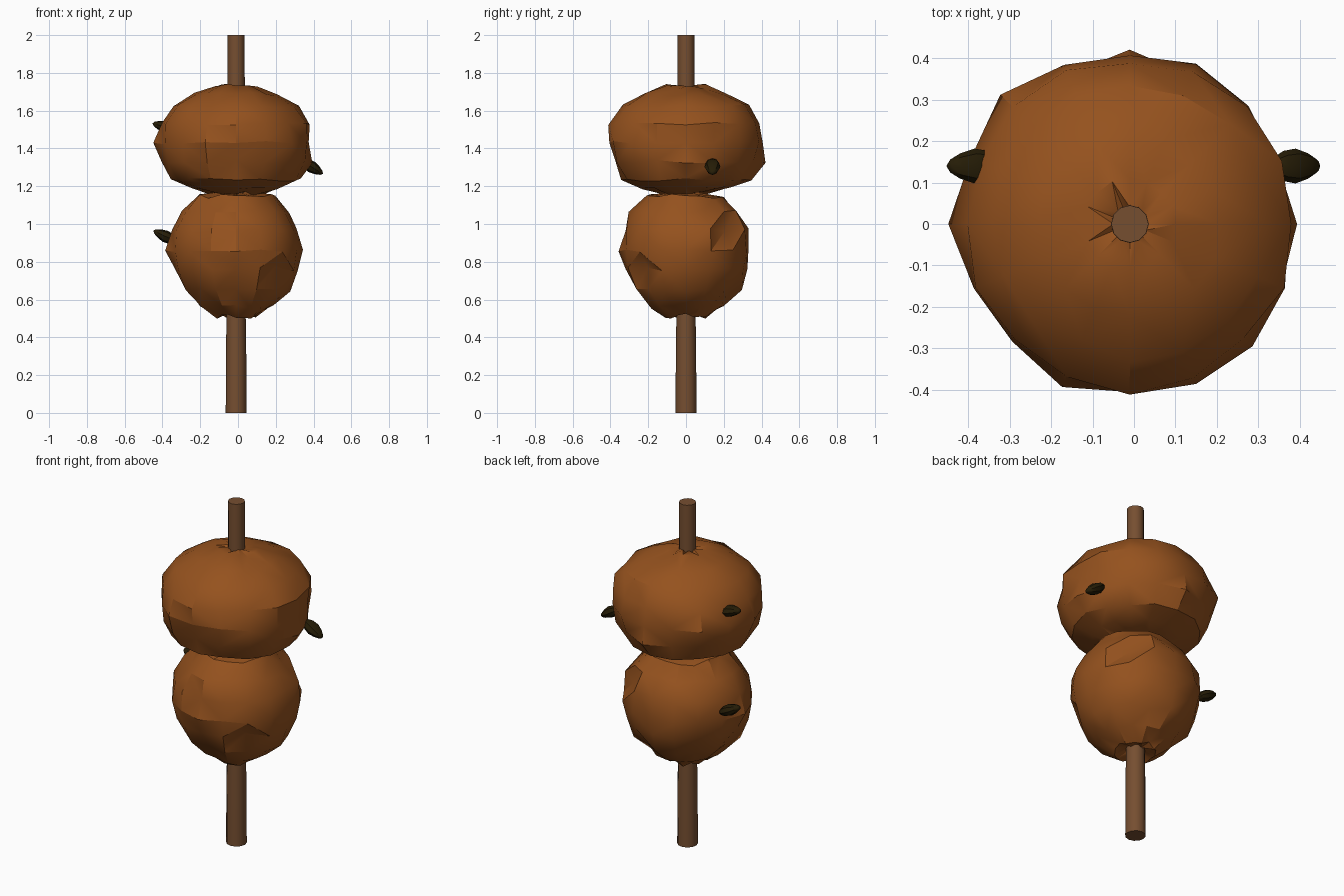
import bpy, bmesh, math, random
from mathutils import Vector

random.seed(7)
if "Cube" in bpy.data.objects:
    bpy.data.objects.remove(bpy.data.objects["Cube"], do_unlink=True)

AXIS = Vector((-0.01, 0, 0))


def material(name, colour):
    m = bpy.data.materials.new(name)
    m.use_nodes = True
    m.diffuse_color = (*colour, 1)
    bsdf = m.node_tree.nodes["Principled BSDF"]
    bsdf.inputs["Base Color"].default_value = (*colour, 1)
    bsdf.inputs["Roughness"].default_value = 0.8
    return m


brown = material("baked brown", (0.3, 0.084, 0.013))
wood = material("stick wood", (0.18, 0.077, 0.03))
dark = material("dark seed", (0.019, 0.012, 0.002))


def finish(bm, name, mat, sharp):
    """Smooth faces, with edges steeper than the given angle kept sharp."""
    bmesh.ops.recalc_face_normals(bm, faces=bm.faces)
    for f in bm.faces:
        f.smooth = True
    for e in bm.edges:
        if e.calc_face_angle(0) > math.radians(sharp):
            e.smooth = False
    mesh = bpy.data.meshes.new(name)
    bm.to_mesh(mesh)
    bm.free()
    mesh.materials.append(mat)
    ob = bpy.data.objects.new(name, mesh)
    bpy.context.collection.objects.link(ob)
    return ob


def lathe(bm, profile, sides, jitter=0):
    """Turn (radius, height) pairs around the stick axis and close both ends."""
    rings = []
    for r, z in profile:
        ring = []
        for i in range(sides):
            a = math.tau * i / sides
            k = r * (1 + random.uniform(-jitter, jitter))
            dz = random.uniform(-jitter, jitter) * 0.4
            ring.append(bm.verts.new(AXIS + Vector((k * math.cos(a), k * math.sin(a), z + dz))))
        rings.append(ring)
    for low, high in zip(rings, rings[1:]):
        for i in range(sides):
            j = (i + 1) % sides
            bm.faces.new((low[i], low[j], high[j], high[i]))
    bm.faces.new(rings[0][::-1])
    bm.faces.new(rings[-1])
    return rings


def lumpy_ball(name, profile, lumps, crease_z):
    bm = bmesh.new()
    rings = lathe(bm, profile, 16, 0.022)
    # Push single points in or out; each lump is (side, ring, push)
    for side, ring, push in lumps:
        v = rings[ring][side]
        v.co.x *= 1 + push
        v.co.y *= 1 + push
    # Star-shaped puckers where the stick enters and leaves
    for ring, lift in ((rings[1], 0.016), (rings[2], 0.01), (rings[-2], -0.014), (rings[-3], -0.008)):
        for v in random.sample(ring, 6):
            v.co.z += lift
    bmesh.ops.triangulate(bm, faces=bm.faces)
    # Folded crease across the front, with a seam running up from it
    for e in bm.edges:
        a, b = (v.co for v in e.verts)
        mid = (a + b) / 2
        level = abs(a.z - b.z) < 0.035 and abs(mid.z - crease_z) < 0.03
        seam = abs(a.x - AXIS.x) + abs(b.x - AXIS.x) < 0.01 and 0 < mid.z - crease_z < 0.2
        if (level or seam) and mid.y < -0.25:
            e.smooth = False
    return finish(bm, name, brown, 33)


# Upper ball, wide and slightly flattened
lumpy_ball("upper_ball",
           [(0.04, 1.19), (0.12, 1.155), (0.235, 1.185), (0.345, 1.235), (0.395, 1.33),
            (0.41, 1.43), (0.395, 1.53), (0.335, 1.625), (0.22, 1.69),
            (0.11, 1.735), (0.04, 1.727)],
           [(8, 5, 0.08), (0, 5, -0.08), (0, 4, 0.03), (4, 4, 0.06), (6, 5, 0.06),
            (12, 4, -0.03), (12, 5, -0.03), (12, 6, 0.06), (11, 5, 0.05), (3, 5, 0.02),
            (1, 5, -0.05), (2, 3, -0.07), (11, 7, -0.1), (2, 8, -0.1),
            (5, 3, 0.05), (9, 3, -0.06), (1, 3, -0.06)], 1.43)

# Lower ball, rounder and more torn
lumpy_ball("lower_ball",
           [(0.04, 0.53), (0.11, 0.507), (0.195, 0.56), (0.285, 0.65), (0.325, 0.76),
            (0.35, 0.86), (0.335, 0.97), (0.285, 1.07), (0.205, 1.15),
            (0.04, 1.17)],
           [(8, 5, 0.06), (4, 5, -0.05), (12, 6, -0.05), (0, 6, -0.03), (0, 5, 0.03),
            (10, 7, -0.14), (12, 3, -0.15), (14, 4, -0.13), (2, 6, -0.13),
            (6, 7, -0.14), (4, 3, 0.06), (3, 3, -0.14), (8, 3, -0.1), (12, 7, 0.05),
            (1, 7, -0.13), (4, 7, -0.11), (6, 3, -0.14), (10, 3, -0.09)], 0.86)

# Stick, a little thicker at the handle end
bm = bmesh.new()
lathe(bm, [(0.055, 0), (0.054, 0.29), (0.051, 0.5), (0.046, 1.7), (0.045, 2.0)], 12)
finish(bm, "stick", wood, 40)

# Pointed seeds stuck into the rear half of each side
for name, place, tilt, side in (("upper_left_seed", (0.39, 0.14, 1.302), 0.55, 1),
                                ("upper_right_seed", (-0.385, 0.14, 1.515), 0.25, -1),
                                ("lower_right_seed", (-0.385, 0.14, 0.935), 0.45, -1)):
    bm = bmesh.new()
    bmesh.ops.create_uvsphere(bm, u_segments=8, v_segments=6, radius=1)
    for v in bm.verts:
        x, y, z = v.co
        taper = 1 - 0.3 * max(z * side, 0)
        v.co = (z * 0.07, y * 0.042 * taper, x * 0.032 * taper)
    seed = finish(bm, name, dark, 35)
    seed.location = place
    seed.rotation_euler.y = tilt
